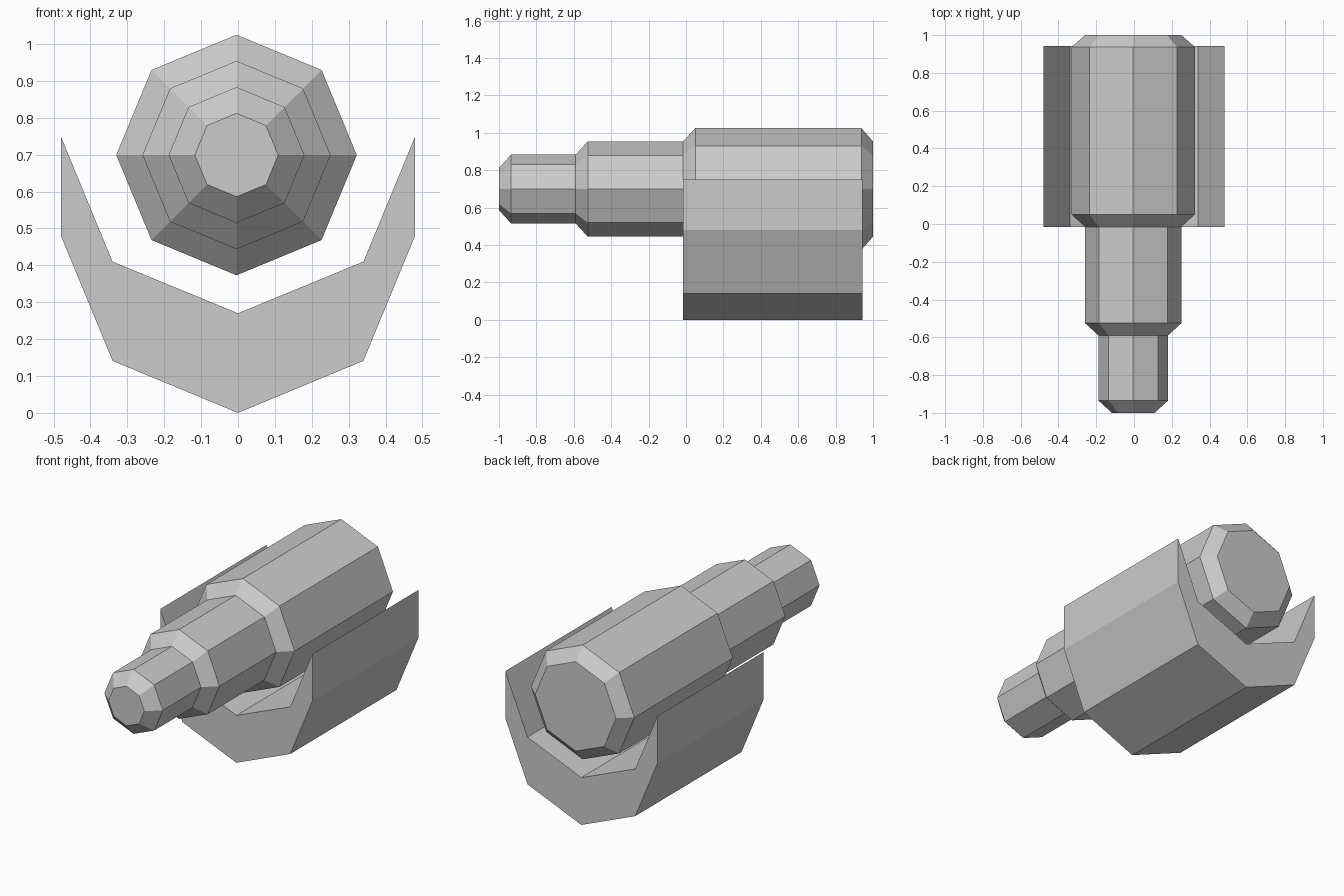
import bpy, bmesh
from math import cos, sin, tau

if "Cube" in bpy.data.objects:
    bpy.data.objects.remove(bpy.data.objects["Cube"])


def loft(name, sections):
    """Join matching rings of points with quads and cap both ends."""
    bm = bmesh.new()
    rings = [[bm.verts.new(p) for p in s] for s in sections]
    n = len(rings[0])
    for a, b in zip(rings, rings[1:]):
        for i in range(n):
            j = (i + 1) % n
            bm.faces.new((a[i], a[j], b[j], b[i]))
    bm.faces.new(rings[0])
    bm.faces.new(rings[-1])
    bmesh.ops.recalc_face_normals(bm, faces=bm.faces)
    mesh = bpy.data.meshes.new(name)
    bm.to_mesh(mesh)
    bm.free()
    obj = bpy.data.objects.new(name, mesh)
    bpy.context.collection.objects.link(obj)
    return obj


# Stepped eight-sided shaft along y: (y, radius)
SIDES, CX, CZ = 8, -0.004, 0.699
profile = [(-1.0, 0.113), (-0.935, 0.184), (-0.59, 0.184), (-0.525, 0.255),
           (-0.015, 0.255), (0.05, 0.326), (0.937, 0.326), (1.0, 0.255)]
loft("stepped_shaft", [
    [(CX + r * cos(tau * i / SIDES), y, CZ + r * sin(tau * i / SIDES))
     for i in range(SIDES)] for y, r in profile])

# Half-octagon cradle: right half outline, mirrored to the left
half = [(0.34, 0.141), (0.48, 0.48), (0.48, 0.749), (0.34, 0.41)]
outline = ([(0, 0)] + half + [(0, 0.27)] + [(-x, z) for x, z in reversed(half)])
cradle = loft("cradle", [[(x, y, z) for x, z in outline] for y in (-0.015, 0.943)])

# Split the concave end caps into clean flat triangles
bm = bmesh.new()
bm.from_mesh(cradle.data)
bmesh.ops.triangulate(bm, faces=[f for f in bm.faces if len(f.verts) > 4],
                      ngon_method='EAR_CLIP')
bm.to_mesh(cradle.data)
bm.free()
